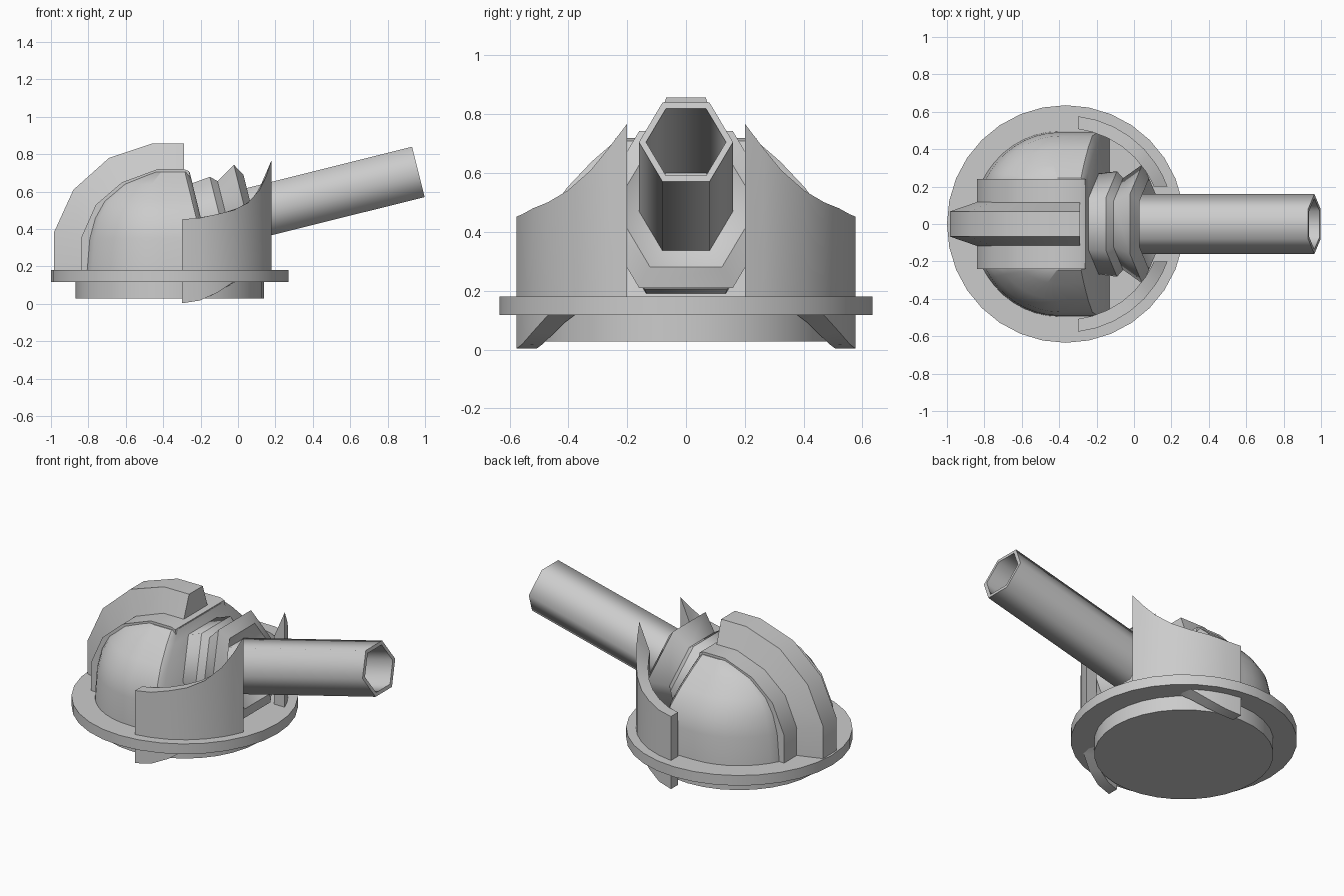
import bpy, bmesh
from math import sin, cos, pi, radians, sqrt

if "Cube" in bpy.data.objects:
    bpy.data.objects.remove(bpy.data.objects["Cube"])

CX = -0.365          # centre of the round base
TILT = radians(14)   # upward tilt of the barrel


def finish(name, bm, angle):
    bmesh.ops.remove_doubles(bm, verts=bm.verts, dist=0.0005)
    bmesh.ops.recalc_face_normals(bm, faces=bm.faces)
    me = bpy.data.meshes.new(name)
    bm.to_mesh(me)
    bm.free()
    ob = bpy.data.objects.new(name, me)
    bpy.context.collection.objects.link(ob)
    bpy.ops.object.select_all(action='DESELECT')
    ob.select_set(True)
    bpy.context.view_layer.objects.active = ob
    if angle:
        bpy.ops.object.shade_smooth_by_angle(angle=radians(angle))
    return ob


def loft(name, rings, angle=0):
    """Skin a list of closed rings and cap both ends."""
    bm = bmesh.new()
    vs = [[bm.verts.new(p) for p in r] for r in rings]
    n = len(vs[0])
    for a, b in zip(vs, vs[1:]):
        for i in range(n):
            j = (i + 1) % n
            bm.faces.new((a[i], a[j], b[j], b[i]))
    bm.faces.new(vs[0])
    bm.faces.new(vs[-1])
    return finish(name, bm, angle)


def disc(name, r, z0, z1):
    ring = lambda z: [(CX + r * cos(2 * pi * i / 32), r * sin(2 * pi * i / 32), z)
                      for i in range(32)]
    return loft(name, [ring(z0), ring(z1)], 30)


def hex_ring(u, r):
    """Hexagon around the tilted barrel axis at distance u along it."""
    pts = []
    for i in range(6):
        y, w = r * cos(i * pi / 3), r * sin(i * pi / 3)
        pts.append((u * cos(TILT) - w * sin(TILT), y,
                    0.465 + u * sin(TILT) + w * cos(TILT)))
    return pts


def interp(table, x):
    """Piecewise linear lookup, clamped at the ends."""
    if x <= table[0][0]:
        return table[0][1]
    for (x0, v0), (x1, v1) in zip(table, table[1:]):
        if x <= x1:
            return v0 + (v1 - v0) * (x - x0) / (x1 - x0)
    return table[-1][1]


# Round base
disc("base_flange", 0.635, 0.117, 0.18)
disc("base_foot", 0.503, 0.028, 0.12)


# Rounded dome: stacked D-shaped outlines with a sloping, chamfered front
def dome_ring(z, xb, ys):
    xf, xc, yb = -0.13 - (z - 0.18) * 0.245, -0.40, 0.235
    half = [(xf, ys - 0.04), (xf - 0.025, ys)]
    for i in range(9):
        y = yb + (ys - yb) * cos(i / 8 * pi / 2)
        k = sqrt(max(ys * ys - y * y, 0) / (ys * ys - yb * yb))
        half.append((xc - (xc - xb) * k, y))
    return [(x, y, z) for x, y in half] + [(x, -y, z) for x, y in reversed(half)]


loft("dome_housing", [dome_ring(*p) for p in (
    (0.17, -0.81, 0.495), (0.35, -0.795, 0.49), (0.46, -0.765, 0.47),
    (0.55, -0.715, 0.405), (0.64, -0.61, 0.32), (0.705, -0.45, 0.245))], 40)

# Flat central band running over the dome
arc = [(-0.84, 0.17), (-0.84, 0.35), (-0.76, 0.53), (-0.62, 0.65),
       (-0.43, 0.72), (-0.29, 0.72)]
front = [(-0.262, 0.71), (-0.128, 0.17)]
loft("dome_band", [[(x, y, z) for x, z in arc + front] for y in (-0.24, 0.24)], 35)

# Raised spine on the band, trapezoid in section
outer = [(-0.985, 0.17), (-0.985, 0.38), (-0.88, 0.61), (-0.69, 0.78),
         (-0.46, 0.857), (-0.288, 0.857)]
loft("dome_spine", [[(o[0], -0.067, o[1]), (o[0], 0.067, o[1]),
                     (i[0], 0.117, i[1] - 0.005), (i[0], -0.117, i[1] - 0.005)]
                    for o, i in zip(outer, arc)], 35)

# Pleated hexagonal collar
loft("collar_rear", [hex_ring(u, r) for u, r in (
    (-0.26, 0.266), (-0.178, 0.272), (-0.094, 0.282))], 65)
loft("collar_front", [hex_ring(u, r) for u, r in (
    (-0.094, 0.282), (-0.06, 0.245), (0.046, 0.318), (0.083, 0.244),
    (0.02, 0.155))], 62)

# Hollow hexagonal barrel
loft("barrel", [hex_ring(u, r) for u, r in (
    (-0.02, 0.16), (0.994, 0.16), (0.994, 0.136), (0.09, 0.136))], 65)

# Curved side shields, top and bottom edges cut by a profile along x
TOP = [(-0.3, 0.452), (-0.2, 0.46), (-0.11, 0.48), (-0.02, 0.502),
       (0.052, 0.54), (0.116, 0.61), (0.152, 0.685), (0.18, 0.77)]
BOTTOM = [(-0.3, 0.003), (-0.19, 0.02), (-0.11, 0.06), (-0.02, 0.12), (0.03, 0.15)]
ANGLES = (83.6, 74, 64, 54, 44, 34, 27, 20.3)
RO, RI = 0.58, 0.512
for side, s in (("left", 1), ("right", -1)):
    rings = []
    for k, deg in enumerate(ANGLES):
        a = radians(deg)
        xo, yo = RO * cos(a), RO * sin(a)
        xi, yi = RI * cos(a), RI * sin(a)
        if k == 0:                      # square cut at the rear end
            xi, yi = xo, sqrt(RI ** 2 - xo ** 2)
        elif k == len(ANGLES) - 1:      # straight cut beside the barrel
            xi, yi = sqrt(RI ** 2 - yo ** 2), yo
        xo, xi = CX + xo, CX + xi
        rings.append([(xo, s * yo, interp(BOTTOM, xo)), (xo, s * yo, interp(TOP, xo)),
                      (xi, s * yi, interp(TOP, xi)), (xi, s * yi, interp(BOTTOM, xi))])
    loft("shield_" + side, rings, 30)
